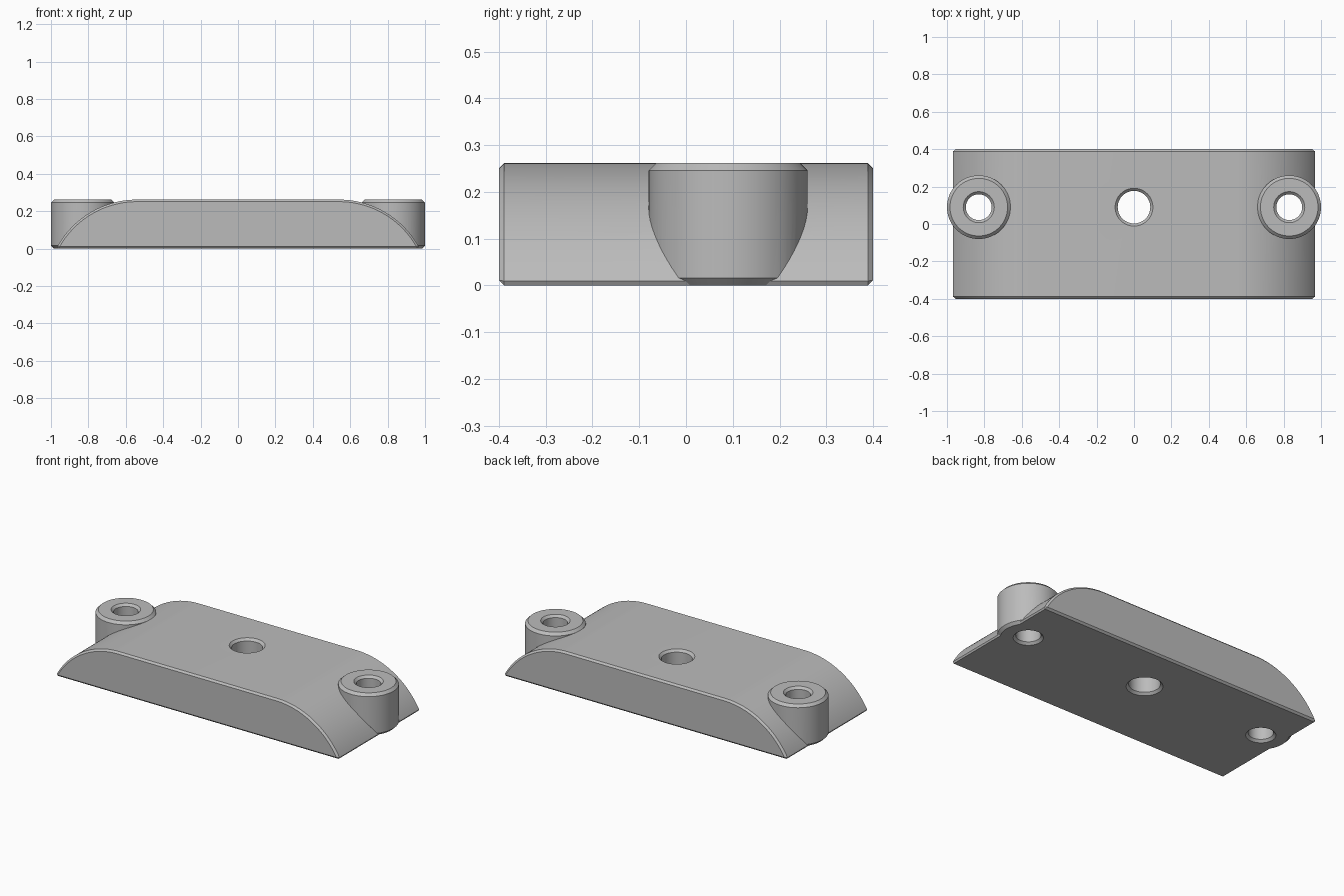
import bpy, bmesh, math

HEIGHT, HALF_DEPTH, CHAMFER = 0.262, 0.4, 0.016
FLAT_X, END_X, HOLE_Y, BOSS_X = 0.54, 0.972, 0.09, 0.83

if "Cube" in bpy.data.objects:
    bpy.data.objects.remove(bpy.data.objects["Cube"], do_unlink=True)

grey = bpy.data.materials.new("mid_grey")
grey.use_nodes = True
colour = (0.5, 0.5, 0.5, 1)
grey.diffuse_color = colour
grey.node_tree.nodes["Principled BSDF"].inputs["Base Color"].default_value = colour


def make_object(name, bm):
    bmesh.ops.recalc_face_normals(bm, faces=bm.faces)
    mesh = bpy.data.meshes.new(name)
    bm.to_mesh(mesh)
    bm.free()
    mesh.materials.append(grey)
    obj = bpy.data.objects.new(name, mesh)
    bpy.context.collection.objects.link(obj)
    return obj


def lathe(name, x, y, profile, sides=64):
    """Closed solid of revolution from (radius, z) pairs."""
    bm = bmesh.new()
    rings = []
    for r, z in profile:
        angles = [2 * math.pi * i / sides for i in range(sides)]
        rings.append([bm.verts.new((x + r * math.cos(a), y + r * math.sin(a), z)) for a in angles])
    for low, high in zip(rings, rings[1:]):
        for i in range(sides):
            j = (i + 1) % sides
            bm.faces.new((low[i], low[j], high[j], high[i]))
    bm.faces.new(rings[0][::-1])
    bm.faces.new(rings[-1])
    return make_object(name, bm)


def apply(obj, modifier):
    bpy.context.view_layer.objects.active = obj
    bpy.ops.object.modifier_apply(modifier=modifier.name)


def combine(obj, tool, operation):
    mod = obj.modifiers.new(operation.title(), "BOOLEAN")
    mod.operation, mod.solver, mod.object = operation, "EXACT", tool
    apply(obj, mod)
    bpy.data.objects.remove(tool, do_unlink=True)


# Base: flat top falling to the ends in circular arcs
run = END_X - FLAT_X
radius = (run ** 2 + HEIGHT ** 2) / (2 * HEIGHT)
sweep = math.asin(run / radius)
steps = 28
half = []
for i in range(steps + 1):
    a = sweep * (1 - i / steps)
    half.append((FLAT_X + radius * math.sin(a), HEIGHT - radius * (1 - math.cos(a))))
outline = half + [(-x, z) for x, z in reversed(half)]
bm = bmesh.new()
front = bm.faces.new([bm.verts.new((x, -HALF_DEPTH, z)) for x, z in outline])
extruded = bmesh.ops.extrude_face_region(bm, geom=[front], use_keep_orig=True)
back_verts = [v for v in extruded["geom"] if isinstance(v, bmesh.types.BMVert)]
bmesh.ops.translate(bm, verts=back_verts, vec=(0, 2 * HALF_DEPTH, 0))
plate = make_object("mounting_plate", bm)

# Chamfer round the two faces and the bottom ends
bevel = plate.modifiers.new("Chamfer", "BEVEL")
bevel.width, bevel.segments = CHAMFER, 1
bevel.limit_method, bevel.angle_limit = "ANGLE", math.radians(40)
apply(plate, bevel)

# Screw bosses at both ends
BOSS_R = 0.17
for side in (-1, 1):
    boss = lathe("boss", side * BOSS_X, HOLE_Y, [
        (BOSS_R - CHAMFER, 0), (BOSS_R, CHAMFER),
        (BOSS_R, HEIGHT - CHAMFER), (BOSS_R - CHAMFER, HEIGHT)])
    combine(plate, boss, "UNION")

# Through holes, countersunk slightly above and below
for x, r in ((-BOSS_X, 0.069), (0, 0.087), (BOSS_X, 0.069)):
    c, over = 0.014, 0.02
    drill = lathe("drill", x, HOLE_Y, [
        (r + c + over, -over), (r, c), (r, HEIGHT - c), (r + c + over, HEIGHT + over)])
    combine(plate, drill, "DIFFERENCE")

bpy.ops.object.select_all(action="DESELECT")
plate.select_set(True)
bpy.context.view_layer.objects.active = plate
bpy.ops.object.shade_smooth_by_angle(angle=math.radians(25))
